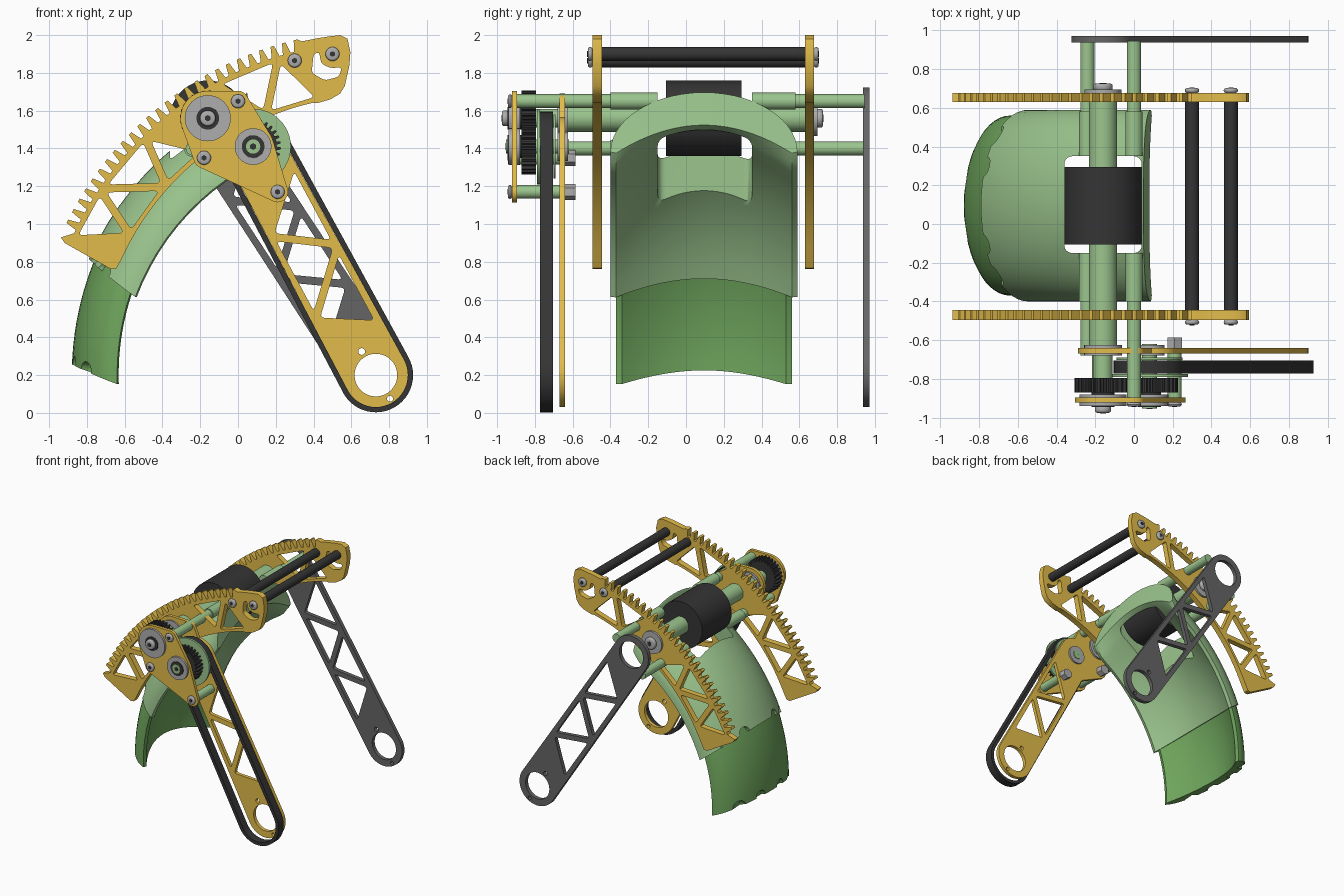
import bpy, bmesh, math
from math import sin, cos, radians, pi
from mathutils import Vector, Matrix
from mathutils.geometry import convex_hull_2d

if "Cube" in bpy.data.objects:
    bpy.data.objects.remove(bpy.data.objects["Cube"])

def material(name, c):
    m = bpy.data.materials.new(name)
    m.diffuse_color = (*c, 1)
    m.use_nodes = True
    m.node_tree.nodes["Principled BSDF"].inputs["Base Color"].default_value = m.diffuse_color
    return m

GOLD = material("gold", (0.76, 0.50, 0.07))
LIGHT = material("light_green", (0.33, 0.56, 0.27))
GREEN = material("mid_green", (0.16, 0.38, 0.11))
DARK = material("charcoal", (0.035, 0.035, 0.035))
GREY = material("dark_grey", (0.13, 0.13, 0.13))
STEEL = material("steel", (0.42, 0.42, 0.42))

KNEE, HIP, PIN = Vector((0.73, 0.20)), Vector((-0.16, 1.56)), Vector((0.08, 1.41))
YC = 0.095                                   # centre line of the shells

def finish(ob, mat, angle=35):
    ob.data.materials.clear()
    ob.data.materials.append(mat)
    bpy.ops.object.select_all(action='DESELECT')
    ob.select_set(True)
    bpy.context.view_layer.objects.active = ob
    bpy.ops.object.shade_smooth_by_angle(angle=radians(angle))
    return ob

def from_bmesh(name, bm):
    bmesh.ops.recalc_face_normals(bm, faces=bm.faces)
    me = bpy.data.meshes.new(name)
    bm.to_mesh(me)
    bm.free()
    ob = bpy.data.objects.new(name, me)
    bpy.context.collection.objects.link(ob)
    return ob

# ---- 2D profile helpers (x, z) ----
def circle(c, r, n=40):
    return [(c[0] + r * cos(2 * pi * i / n), c[1] + r * sin(2 * pi * i / n)) for i in range(n)]

def polar(deg, r):
    return Vector((KNEE.x + r * cos(radians(deg)), KNEE.y + r * sin(radians(deg))))

def hull(*discs):
    pts = [p for x, z, r in discs for p in circle((x, z), r, 48)]
    return [pts[i] for i in convex_hull_2d(pts)]

def rounded(pts, r):
    out, pts = [], [Vector(p) for p in pts]
    for a, b, c in zip(pts[-1:] + pts[:-1], pts, pts[1:] + pts[:1]):
        p = b + (a - b).normalized() * min(r, 0.4 * (a - b).length)
        q = b + (c - b).normalized() * min(r, 0.4 * (c - b).length)
        out += [p * (1 - t) ** 2 + b * 2 * t * (1 - t) + q * t * t for t in (0, 0.25, 0.5, 0.75, 1)]
    return out

def truss(zigzag, gap):
    """Rounded triangular openings between consecutive zigzag points."""
    holes = []
    for a, b, c in zip(zigzag, zigzag[1:], zigzag[2:]):
        la, lb, lc = (b - c).length, (a - c).length, (a - b).length
        per = la + lb + lc
        centre = (a * la + b * lb + c * lc) / per
        inr = abs((b - a).cross(c - a)) / per
        holes.append(rounded([centre + (p - centre) * (1 - gap / inr) for p in (a, b, c)], 0.025))
    return holes

def link_truss(p, q, stations, w, gap=0.021):
    d = (q - p).normalized()
    side = Vector((-d.y, d.x))
    return truss([p + d * s + side * w * (-1) ** i for i, s in enumerate(stations)], gap)

def plate(name, loops, y0, y1, mat):
    cu = bpy.data.curves.new(name, 'CURVE')
    cu.dimensions, cu.fill_mode, cu.extrude = '2D', 'BOTH', (y1 - y0) / 2
    for loop in loops:
        s = cu.splines.new('POLY')
        s.points.add(len(loop) - 1)
        for pt, p in zip(s.points, loop):
            pt.co = (p[0], p[1], 0, 1)
        s.use_cyclic_u = True
    ob = bpy.data.objects.new(name, cu)
    bpy.context.collection.objects.link(ob)
    ob.location.y, ob.rotation_euler.x = (y0 + y1) / 2, pi / 2
    bpy.ops.object.select_all(action='DESELECT')
    ob.select_set(True)
    bpy.context.view_layer.objects.active = ob
    bpy.ops.object.convert(target='MESH')
    ob = bpy.context.view_layer.objects.active
    bm = bmesh.new()
    bm.from_mesh(ob.data)
    bmesh.ops.remove_doubles(bm, verts=bm.verts, dist=1e-5)
    bm.to_mesh(ob.data)
    bm.free()
    return finish(ob, mat)

def rod(name, c, y0, y1, r, mat, seg=32, bevel=0):
    bm = bmesh.new()
    bmesh.ops.create_cone(bm, cap_ends=True, segments=seg, radius1=r, radius2=r, depth=y1 - y0,
                          matrix=Matrix.Translation((c[0], (y0 + y1) / 2, c[1])) @ Matrix.Rotation(pi / 2, 4, 'X'))
    if bevel:
        rim = [e for e in bm.edges if abs(e.verts[0].co.y - e.verts[1].co.y) < 1e-5]
        bmesh.ops.bevel(bm, geom=rim, offset=bevel, segments=3, affect='EDGES', profile=0.5)
    return finish(from_bmesh(name, bm), mat)

def bolt(name, c, y0, y1, r=0.037):
    rod(name, c, y0, y1, r, STEEL, 24, 0.012)
    rod(name + "_socket", c, y0 - 0.003, y1 + 0.003, r * 0.4, DARK, 6)

def gear(c, r, n, depth):
    return [(c[0] + rr * cos(2 * pi * (i + o) / n), c[1] + rr * sin(2 * pi * (i + o) / n))
            for i in range(n) for o, rr in ((0, r - depth), (.35, r - depth), (.5, r), (.85, r))]

# ---- curved shells swept about the knee axis: round outside, shallow arc inside ----
def shell(name, rows, w, drop, mat, cutters):
    n, rings, bm = 28, [], bmesh.new()
    for deg, r, t in rows:
        ring = []
        for i in range(n + 1):
            a = pi * (i / n - 0.5)
            f = 1 - cos(a)
            p = polar(deg + 4 * f, r - drop * f)
            ring.append(bm.verts.new((p.x, YC + w * sin(a), p.y)))
        for i in range(n + 1):
            s = 1 - 2 * i / n
            p = polar(deg + 4 * s * s + t * 10 * (1 - s * s), r - t - (drop - t + 0.008) * s * s)
            ring.append(bm.verts.new((p.x, YC + (w - 0.03) * s, p.y)))
        rings.append(ring)
    m = 2 * (n + 1)
    for p, q in zip(rings, rings[1:]):
        for i in range(m):
            bm.faces.new((p[i], p[(i + 1) % m], q[(i + 1) % m], q[i]))
    for ring in (rings[0], rings[-1]):
        for i in range(n):
            bm.faces.new((ring[i], ring[i + 1], ring[m - 2 - i], ring[m - 1 - i]))
    ob = from_bmesh(name, bm)
    cut = from_bmesh("cutter", cutters)
    cut.hide_render = True
    mod = ob.modifiers.new("cut", 'BOOLEAN')
    mod.operation, mod.object, mod.solver = 'DIFFERENCE', cut, 'EXACT'
    bpy.context.view_layer.objects.active = ob
    bpy.ops.object.modifier_apply(modifier=mod.name)
    bpy.data.objects.remove(cut)
    return finish(ob, mat, 40)

def notch(bm, dy, deg, r, w, drop, size, depth):
    a = math.asin(dy / w)
    p = polar(deg + 4 * (1 - cos(a)), r - drop * (1 - cos(a)))
    bmesh.ops.create_cone(bm, cap_ends=True, segments=20, radius1=size, radius2=size, depth=depth,
                          matrix=Matrix.Translation((p.x, YC + dy, p.y)) @ Matrix.Rotation(-radians(deg), 4, 'Y')
                          @ Matrix.Rotation(pi / 2, 4, 'Y'))

cuts = bmesh.new()
bmesh.ops.create_cube(cuts, size=1, matrix=Matrix.Translation((-0.16, 0.1, 1.5)) @ Matrix.Diagonal((0.40, 0.50, 0.9, 1)))
bmesh.ops.bevel(cuts, geom=[e for e in cuts.edges if abs(e.verts[0].co.z - e.verts[1].co.z) > .5],
                offset=0.04, segments=4, affect='EDGES', profile=0.5)
for dy in (-0.36, -0.2, 0.2, 0.36):
    notch(cuts, dy, 158, 1.64, 0.495, 0.30, 0.05, 0.08)
rows = [(158 - 3.8 * i, 1.64 - 0.004 * i, 0.17 - 0.003 * i) for i in range(11)]
rows += [(118, 1.605, 0.138), (117, 1.615, 0.145), (115.5, 1.63, 0.158), (114.5, 1.645, 0.17)]
shell("upper_shell", rows, 0.495, 0.30, LIGHT, cuts)

notches = bmesh.new()
for dy in (-0.33, -0.13, 0.13, 0.33):
    notch(notches, dy, 178, 1.61, 0.465, 0.24, 0.05, 0.07)
shell("lower_shell", [(178 - 2 * i, 1.61, 0.105) for i in range(13)], 0.465, 0.24, GREEN, notches)

# ---- toothed arc racks ----
outline = [polar(154.8 - 2 * (i + o), r) for i in range(26)
           for o, r in ((0, 1.765), (.3, 1.765), (.5, 1.825), (.8, 1.825))]
outline += [polar(d, 1.81) for d in (102.5, 100, 98, 96)]
outline += [(0.58, 1.98), (0.595, 1.91), (0.59, 1.84), (0.565, 1.73), (0.54, 1.69), (0.49, 1.66), (0.42, 1.64)]
outline += [polar(103 + 2 * i, 1.48) for i in range(27)]
outline += [polar(157.6, 1.485), polar(158.2, 1.51), polar(157, 1.79), polar(156.4, 1.82)]
rack_holes = truss([polar(d, (1.49, 1.765)[(i + 1) % 2]) for i, d in enumerate((156, 150.5, 146, 138, 134, 127))], 0.021)
rack_holes += truss([polar(119 - 6 * i, (1.765, 1.49)[i % 2]) for i in range(4)], 0.021)
rack_holes.append(rounded([(0.39, 1.80), (0.40, 1.90), (0.43, 1.91), (0.44, 1.85), (0.49, 1.825),
                           (0.55, 1.83), (0.535, 1.78), (0.46, 1.76)], 0.02))
TIES = ((0.30, 1.865), (0.50, 1.90))
for side, y0, y1, b0, b1 in (("front", -0.495, -0.445, -0.52, -0.495), ("back", 0.63, 0.677, 0.677, 0.702)):
    plate(side + "_rack", [outline] + rack_holes, y0, y1, GOLD)
    for c in TIES:
        bolt(side + "_tie_bolt", c, b0, b1)
for c in TIES:
    rod("tie_rod", c, -0.447, 0.632, 0.036, DARK)

# ---- motor, main shaft and green support rods ----
rod("motor", HIP, -0.105, 0.295, 0.20, DARK, 48)
rod("main_shaft", HIP, -0.64, 0.69, 0.072, LIGHT)
rod("shaft_end", HIP, -0.93, -0.64, 0.05, LIGHT)
plate("back_bearing", [circle(HIP, 0.095), circle(HIP, 0.05)], 0.677, 0.695, STEEL)
bolt("shaft_bolt_back", HIP, 0.69, 0.725, 0.05)
for c in ((0.0, 1.65), (-0.24, 1.40)):
    rod("front_support_rod", c, -0.92 if c[0] == 0 else -0.68, -0.15, 0.037, LIGHT)
    rod("back_support_rod", c, 0.35, 0.945, 0.037, LIGHT)
    rod("front_support_sleeve", c, -0.40, -0.15, 0.045, LIGHT)
    rod("back_support_sleeve", c, 0.35, 0.58, 0.045, LIGHT)

# ---- hip gear box: plates, gears, bearings, standoffs ----
hip = hull((*HIP, 0.145), (0, 1.65, 0.055), (0.21, 1.17, 0.055), (-0.18, 1.35, 0.055), (*PIN, 0.11))
plate("gearbox_outer_plate", [hip], -0.922, -0.895, GOLD)
inner_hip = hull((*HIP, 0.13), (0, 1.63, 0.055), (0.21, 1.17, 0.055), (-0.18, 1.35, 0.055))
plate("gearbox_inner_plate", [inner_hip], -0.669, -0.641, GOLD)
for nm, c, r in (("hip", HIP, 0.122), ("pin", PIN, 0.097)):
    plate(nm + "_gear", [gear(c, 0.147, 28, 0.022)], -0.87, -0.795, DARK)
    plate(nm + "_bearing", [circle(c, r), circle(c, 0.06)], -0.94, -0.88, STEEL)
    rod(nm + "_bearing_core", c, -0.945, -0.87, 0.06, DARK)
    rod(nm + "_inner_bearing", c, -0.68, -0.625, r * 0.8, STEEL)
bolt("shaft_bolt_front", HIP, -0.975, -0.94, 0.042)
rod("pin_shaft", PIN, -0.952, -0.62, 0.038, LIGHT)
rod("pin_shaft_socket", PIN, -0.956, -0.62, 0.018, DARK, 6)
for c in ((-0.18, 1.35), (0.21, 1.17)):
    rod("standoff", c, -0.90, -0.64, 0.036, LIGHT)
    rod("standoff_nut", c, -0.642, -0.585, 0.043, STEEL, 6)
for c in ((-0.18, 1.35), (0.21, 1.17), (0, 1.65)):
    bolt("plate_bolt", c, -0.943, -0.92)

# ---- belt drive ----
belt = [hull((*PIN, 0.185 - t), (*KNEE, 0.197 - t)) for t in (0, 0.028)]
plate("drive_belt", belt, -0.772, -0.704, DARK)
plate("belt_pulley", [gear(PIN, 0.157, 30, 0.01)], -0.772, -0.704, DARK)
rod("pulley_flange", PIN, -0.79, -0.774, 0.20, LIGHT, 48)
rod("pulley_back_flange", PIN, -0.702, -0.69, 0.17, LIGHT, 48)

# ---- legs ----
small = [circle((0.655, 0.325), 0.018, 16), circle((0.805, 0.075), 0.016, 16)]
plate("front_leg", [hull((*PIN, 0.155), (*KNEE, 0.17)), circle(KNEE, 0.113)] + small +
      link_truss(PIN, KNEE, (0.17, 0.46, 0.67, 0.97, 1.15), 0.15), -0.67, -0.64, GOLD)
plate("back_leg", [hull((*HIP, 0.163), (*KNEE, 0.17)), circle(KNEE, 0.113), circle(HIP, 0.113)] + small +
      link_truss(HIP, KNEE, (0.18, 0.42, 0.66, 0.91, 1.15, 1.40), 0.15), 0.938, 0.972, GREY)
